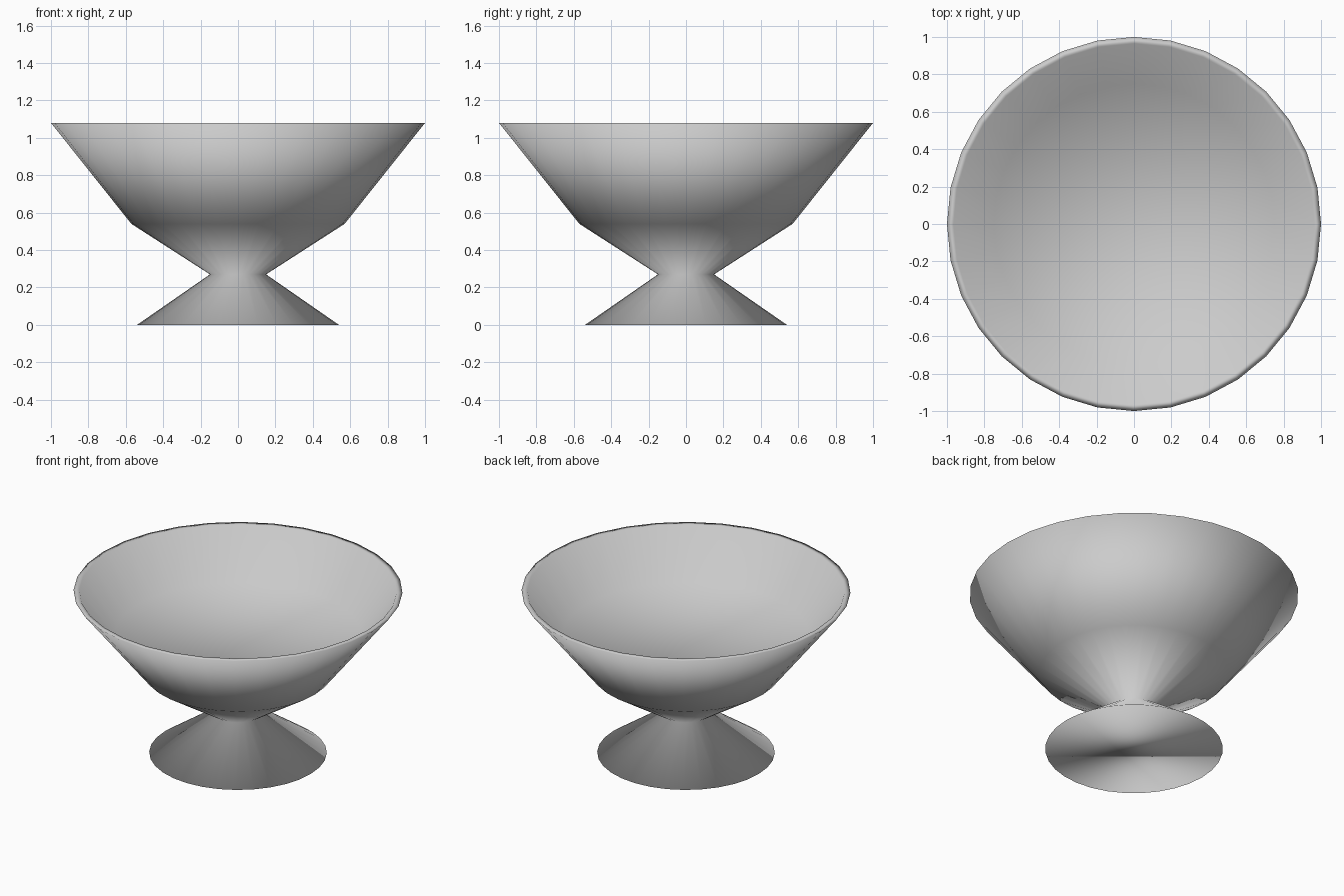
import bpy, bmesh, math

if "Cube" in bpy.data.objects:
    bpy.data.objects.remove(bpy.data.objects["Cube"])

SIDES = 32

# Profile (radius, height): foot, waist, belly, rim, then the inside of the bowl
PROFILE = [(0.54, 0.0), (0.15, 0.27), (0.57, 0.54), (1.0, 1.08),
           (0.965, 1.08), (0.75, 0.79)]


def ring(bm, radius, z):
    step = 2 * math.pi / SIDES
    return [bm.verts.new((radius * math.cos(i * step), radius * math.sin(i * step), z))
            for i in range(SIDES)]


bm = bmesh.new()
rings = [ring(bm, r, z) for r, z in PROFILE]

# Walls between neighbouring rings
for low, high in zip(rings, rings[1:]):
    for i in range(SIDES):
        j = (i + 1) % SIDES
        bm.faces.new((low[i], low[j], high[j], high[i]))

# Flat underside of the foot and flat floor of the bowl
bm.faces.new(rings[0][::-1])
bm.faces.new(rings[-1])

bmesh.ops.recalc_face_normals(bm, faces=bm.faces[:])
for f in bm.faces:
    f.smooth = True

mesh = bpy.data.meshes.new("footed_bowl")
bm.to_mesh(mesh)
bm.free()
bowl = bpy.data.objects.new("footed_bowl", mesh)
bpy.context.collection.objects.link(bowl)
